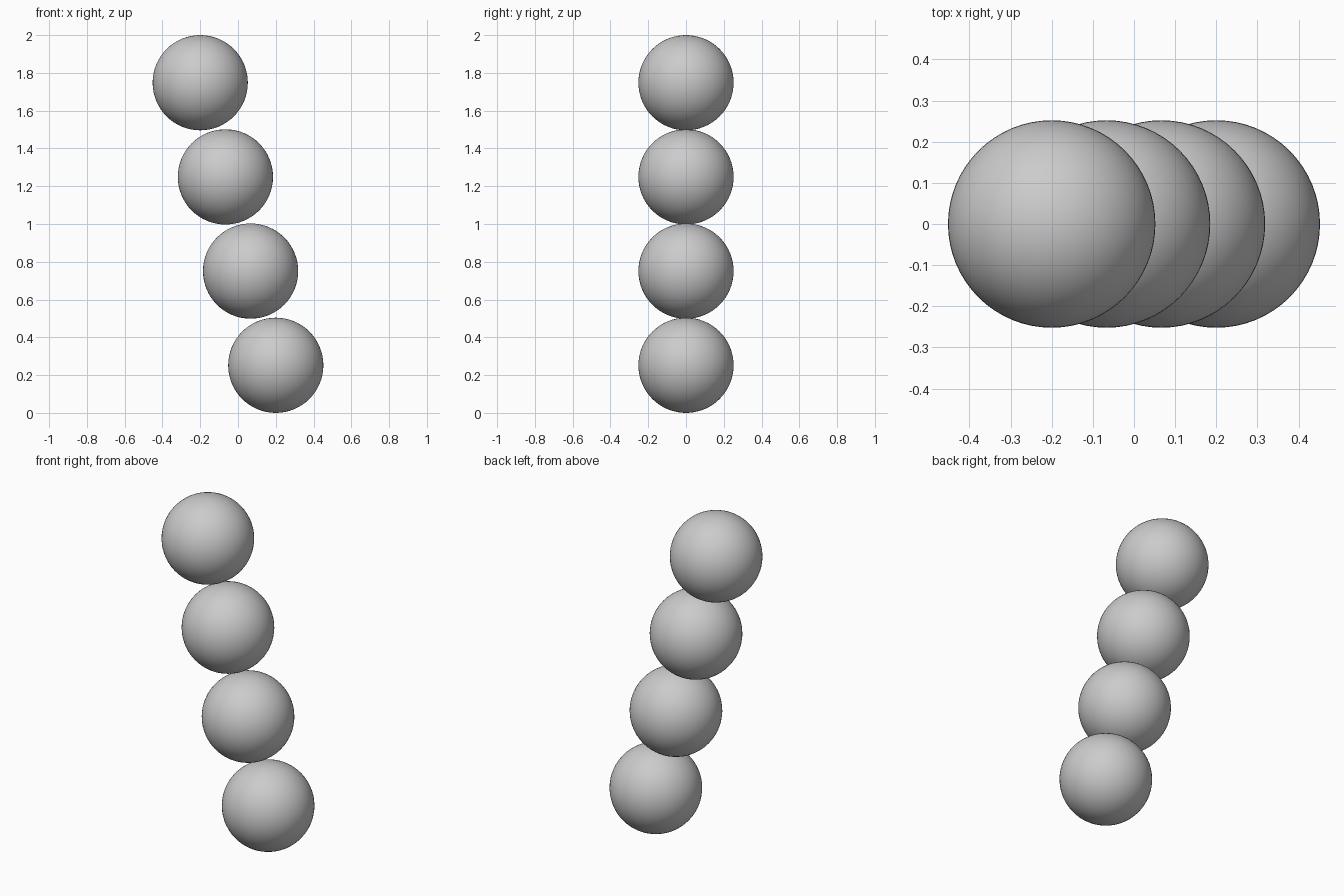
import bpy

cube = bpy.data.objects.get("Cube")
if cube:
    bpy.data.objects.remove(cube, do_unlink=True)

RADIUS = 0.252
COUNT = 4
BOTTOM = (0.2, RADIUS)        # x, z of the lowest ball
TOP = (-0.2, 2 - RADIUS)      # x, z of the highest ball

# Plain grey for every ball
grey = bpy.data.materials.new("grey")
grey.use_nodes = True
colour = (0.6, 0.6, 0.6, 1)
grey.diffuse_color = colour
grey.node_tree.nodes["Principled BSDF"].inputs["Base Color"].default_value = colour

# Leaning column of evenly spaced balls
for i in range(COUNT):
    t = i / (COUNT - 1)
    x = BOTTOM[0] + (TOP[0] - BOTTOM[0]) * t
    z = BOTTOM[1] + (TOP[1] - BOTTOM[1]) * t
    bpy.ops.mesh.primitive_uv_sphere_add(segments=64, ring_count=32,
                                         radius=RADIUS, location=(x, 0, z))
    ball = bpy.context.object
    ball.name = f"ball_{i + 1}"
    ball.data.materials.append(grey)
    bpy.ops.object.shade_smooth()
